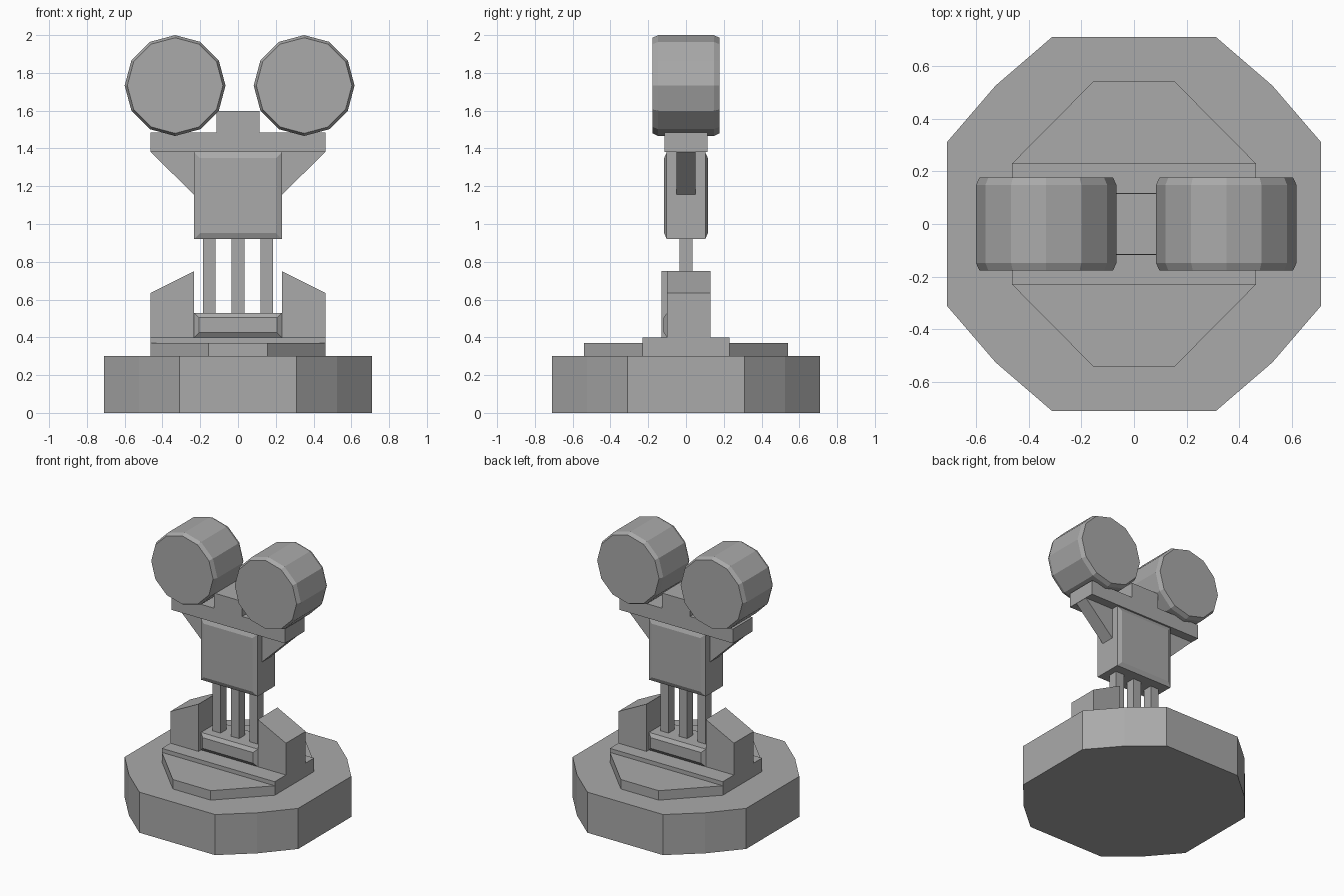
import bpy, bmesh, math
from mathutils import Matrix, Vector

cube = bpy.data.objects.get("Cube")
if cube:
    bpy.data.objects.remove(cube, do_unlink=True)

grey = bpy.data.materials.new("plain grey")
grey.use_nodes = True
GREY = (0.4, 0.4, 0.4, 1)
grey.diffuse_color = GREY
grey.node_tree.nodes["Principled BSDF"].inputs["Base Color"].default_value = GREY


def finish(name, bm):
    bmesh.ops.recalc_face_normals(bm, faces=bm.faces)
    mesh = bpy.data.meshes.new(name)
    bm.to_mesh(mesh)
    bm.free()
    mesh.materials.append(grey)
    obj = bpy.data.objects.new(name, mesh)
    bpy.context.collection.objects.link(obj)
    return obj


def prism(name, outline, low, high, upright=False):
    """Extrude an outline along z, or along y when upright."""
    place = (lambda p, d: (p[0], d, p[1])) if upright else (lambda p, d: (p[0], p[1], d))
    bm = bmesh.new()
    face = bm.faces.new([bm.verts.new(place(p, low)) for p in outline])
    top = bmesh.ops.extrude_face_region(bm, geom=[face])["geom"]
    shift = Vector(place((0, 0), high - low))
    bmesh.ops.translate(bm, vec=shift, verts=[v for v in top if isinstance(v, bmesh.types.BMVert)])
    return finish(name, bm)


def rect(x0, x1, y0, y1):
    return [(x0, y0), (x1, y0), (x1, y1), (x0, y1)]


def four_way(corner):
    """Mirror one quarter of an outline into all four quadrants."""
    back = corner[::-1]
    return (corner + [(-x, y) for x, y in back]
            + [(-x, -y) for x, y in corner] + [(x, -y) for x, y in back])


def padded_block(name, half_x, z0, z1, half_y, inset, bulge):
    """Block with a raised, chamfered panel on its front and back."""
    bm = bmesh.new()
    size = Matrix.Diagonal((2 * half_x, 2 * half_y, z1 - z0, 1))
    bmesh.ops.create_cube(bm, size=1, matrix=Matrix.Translation((0, 0, (z0 + z1) / 2)) @ size)
    bm.normal_update()
    ends = [f for f in bm.faces if abs(f.normal.y) > 0.9]
    bmesh.ops.inset_individual(bm, faces=ends, thickness=inset, depth=bulge)
    return finish(name, bm)


def drum(name, x, z, radius, half_y):
    """Twelve-sided drum lying along y with chamfered rims."""
    bm = bmesh.new()
    turn = Matrix.Translation((x, 0, z)) @ Matrix.Rotation(math.pi / 2, 4, "X")
    bmesh.ops.create_cone(bm, cap_ends=True, segments=12, radius1=radius, radius2=radius,
                          depth=2 * half_y - 0.06, matrix=turn)
    bm.normal_update()
    caps = [f for f in bm.faces if abs(f.normal.y) > 0.9]
    bmesh.ops.inset_individual(bm, faces=caps, thickness=0.014, depth=0.03)
    return finish(name, bm)


# Base and stepped plinth
prism("base", four_way([(0.71, 0.31), (0.525, 0.525), (0.31, 0.71)]), 0, 0.3)
prism("plinth", four_way([(0.462, 0.23), (0.155, 0.54)]), 0.3, 0.37)
prism("plinth_step", rect(-0.462, 0.462, -0.23, 0.23), 0.37, 0.4)

# Lower clamp, rods and body
padded_block("lower_clamp", 0.232, 0.4, 0.53, 0.1, 0.036, 0.018)
for name, x in (("right_rod", -0.152), ("middle_rod", 0), ("left_rod", 0.152)):
    prism(name, rect(x - 0.034, x + 0.034, -0.035, 0.035), 0.53, 0.92)
padded_block("body", 0.232, 0.92, 1.38, 0.102, 0.045, 0.014)

# Mirrored pillars and braces
for side, s in (("left", 1), ("right", -1)):
    prism(side + "_pillar", [(s * 0.232, 0.4), (s * 0.462, 0.4), (s * 0.462, 0.635),
          (s * 0.232, 0.75)], -0.115 + s * 0.015, 0.115 + s * 0.015, True)
    prism(side + "_brace", [(s * 0.232, 1.155), (s * 0.462, 1.38), (s * 0.232, 1.38)],
          -0.05, 0.05, True)

# Crossbar with raised centre
prism("crossbar", [(-0.464, 1.38), (0.464, 1.38), (0.464, 1.485), (0.114, 1.485),
      (0.114, 1.597), (-0.114, 1.597), (-0.114, 1.485), (-0.464, 1.485)], -0.115, 0.115, True)

# Drums
drum("right_drum", -0.333, 1.733, 0.267, 0.177)
drum("left_drum", 0.35, 1.733, 0.267, 0.177)
